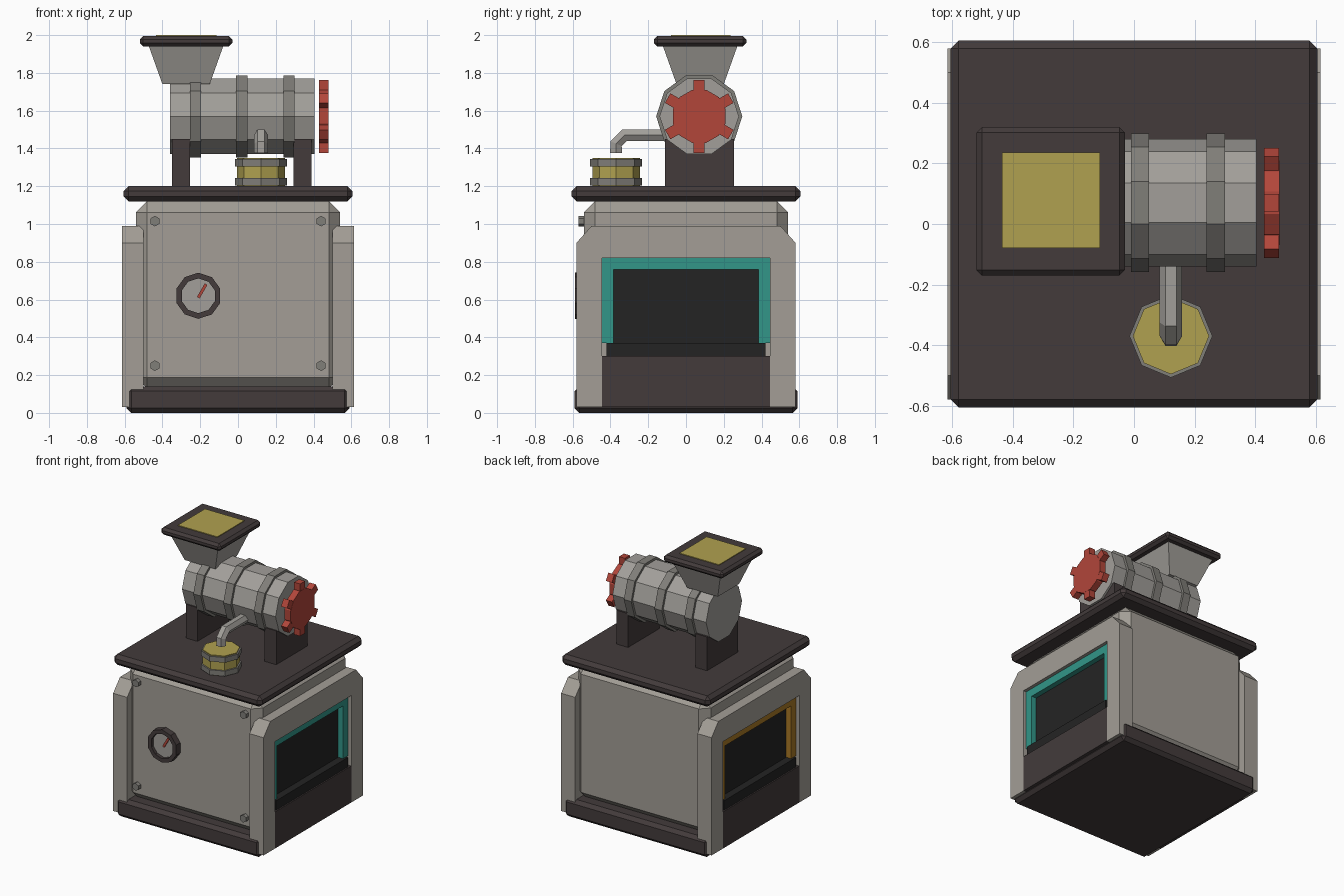
import bpy, bmesh
from math import pi, cos, sin
from mathutils import Vector, Matrix

if "Cube" in bpy.data.objects:
    bpy.data.objects.remove(bpy.data.objects["Cube"])


def material(name, r, g, b):
    lin = [((c / 255 + 0.055) / 1.055) ** 2.4 for c in (r, g, b)] + [1]
    m = bpy.data.materials.new(name)
    m.use_nodes = True
    m.diffuse_color = lin
    m.node_tree.nodes["Principled BSDF"].inputs["Base Color"].default_value = lin
    return m


body_grey = material("body grey", 163, 158, 150)
metal = material("metal grey", 162, 159, 154)
band_grey = material("band grey", 128, 126, 121)
dark = material("dark brown", 67, 59, 59)
black = material("black", 36, 36, 36)
gold = material("gold", 176, 161, 80)
red = material("red", 178, 70, 58)
teal = material("teal", 50, 150, 137)
amber = material("amber", 168, 120, 38)


def finish(name, bm, mat):
    bmesh.ops.recalc_face_normals(bm, faces=bm.faces)
    me = bpy.data.meshes.new(name)
    bm.to_mesh(me)
    bm.free()
    me.materials.append(mat)
    ob = bpy.data.objects.new(name, me)
    bpy.context.collection.objects.link(ob)
    return ob


def box(name, mat, x, y, z, bevel=0.0):
    """Box between (low, high) pairs, optionally chamfered."""
    bm = bmesh.new()
    bmesh.ops.create_cube(bm, size=1)
    for v in bm.verts:
        v.co = [r[0] + (c + 0.5) * (r[1] - r[0]) for c, r in zip(v.co, (x, y, z))]
    if bevel:
        bmesh.ops.bevel(bm, geom=bm.edges[:], offset=bevel, segments=1,
                        profile=0.5, affect='EDGES')
    return finish(name, bm, mat)


def prism(name, mat, axis, centre, radius, lo, hi, sides, turn=0.0, inner=0.0):
    """Regular prism along an axis; a positive inner radius makes it a ring."""
    bm = bmesh.new()

    def loop(r, h):
        pts = []
        for i in range(sides):
            a = turn + 2 * pi * i / sides
            u, w = centre[0] + r * cos(a), centre[1] + r * sin(a)
            pts.append(bm.verts.new({'x': (h, u, w), 'y': (u, h, w), 'z': (u, w, h)}[axis]))
        return pts

    loops = [loop(radius, lo), loop(radius, hi)]
    if inner:
        loops += [loop(inner, hi), loop(inner, lo)]
        loops.append(loops[0])
    else:
        bm.faces.new(loops[0])
        bm.faces.new(loops[1])
    for a, b in zip(loops, loops[1:]):
        for i in range(sides):
            j = (i + 1) % sides
            bm.faces.new((a[i], a[j], b[j], b[i]))
    return finish(name, bm, mat)


def side_plate(name, mat, half_profile, x0, x1):
    """Extrude a y-z outline, mirrored across y, between two x positions."""
    pts = half_profile + [(-y, z) for y, z in reversed(half_profile)]
    bm = bmesh.new()
    face = bm.faces.new([bm.verts.new((x0, y, z)) for y, z in pts])
    new = bmesh.ops.extrude_face_region(bm, geom=[face])["geom"]
    bmesh.ops.translate(bm, vec=(x1 - x0, 0, 0),
                        verts=[v for v in new if isinstance(v, bmesh.types.BMVert)])
    return finish(name, bm, mat)


# Cabinet: base, body and worktop
box("base", dark, (-.59, .59), (-.59, .59), (0, .14), .025)
box("cabinet_body", body_grey, (-.54, .54), (-.54, .54), (.13, 1.12), .058)
box("worktop", dark, (-.605, .605), (-.605, .605), (1.12, 1.2), .025)

# Side walls, each with a framed window
for s, side, frame in ((1, "left", teal), (-1, "right", amber)):
    side_plate(side + "_wall", body_grey,
               [(.445, .82), (.445, .03), (.58, .03), (.58, .9), (.5, .99)],
               s * .5, s * .615)
    side_plate(side + "_window_frame", frame,
               [(.385, .76), (.385, .37), (.445, .37), (.445, .82)],
               s * .53, s * .59)

    def span(a, b):
        return tuple(sorted((s * a, s * b)))
    box(side + "_window_pane", black, span(.53, .55), (-.39, .39), (.34, .77))
    box(side + "_window_ledge", black, span(.53, .605), (-.42, .42), (.3, .37))
    box(side + "_lower_panel", dark, span(.53, .615), (-.445, .445), (.03, .3))

# Front bolts and gauge
for x in (-.44, .44):
    for z in (.25, 1.015):
        prism("front_bolt", band_grey, 'y', (x, z), .028, -.57, -.53, 6, pi / 6)
gauge = (-.21, .62)
prism("gauge_rim", dark, 'y', gauge, .122, -.588, -.53, 10, pi / 10, inner=.092)
prism("gauge_dial", metal, 'y', gauge, .1, -.565, -.53, 10, pi / 10)
needle = box("gauge_needle", red, (-.008, .008), (-.004, .004), (-.005, .078))
needle.matrix_world = Matrix.Translation((-.208, -.569, .614)) @ Matrix.Rotation(pi / 6, 4, 'Y')

# Drum lying across the worktop
axis = (.07, 1.57)
prism("drum", metal, 'x', axis, .21, -.36, .405, 10)
for x in (-.225, .02, .27):
    prism("drum_band", band_grey, 'x', axis, .228, x - .03, x + .03, 10)
for name, x in (("right_leg", -.35), ("left_leg", .295)):
    box(name, dark, (x, x + .095), (-.11, .255), (1.19, 1.45))

# Toothed hand wheel
prism("wheel_disc", red, 'x', axis, .145, .43, .48, 12, pi / 12)
for i in range(6):
    tooth = box("wheel_tooth", red, (.43, .479), (-.029, .029), (.1, .193))
    tooth.matrix_world = (Matrix.Translation((0, *axis))
                          @ Matrix.Rotation(i * pi / 3, 4, 'X'))

# Hopper: tapered funnel, rim and filling
funnel = box("hopper_funnel", metal, (-.475, -.075), (-.125, .275), (1.74, 1.95))
for v in funnel.data.vertices:
    if v.co.z < 1.8:
        v.co.x = -.275 + (v.co.x + .275) * .625
        v.co.y = .075 + (v.co.y - .075) * .625
box("hopper_rim", dark, (-.52, -.03), (-.17, .32), (1.94, 1.995), .018)
box("hopper_filling", gold, (-.435, -.113), (-.08, .236), (1.992, 2.0))

# Collecting pot
pot = (.122, -.37)
prism("pot", gold, 'z', pot, .126, 1.2, 1.35, 8)
for z in (1.205, 1.305):
    prism("pot_band", band_grey, 'z', pot, .137, z, z + .038, 8)

# Spout pipe from the drum down to the pot
curve = bpy.data.curves.new("spout", 'CURVE')
curve.dimensions = '3D'
curve.bevel_depth = .037
curve.bevel_resolution = 1
curve.use_fill_caps = True
path = [(0, 1.47), (-.325, 1.47), (-.37, 1.425), (-.37, 1.375)]
spline = curve.splines.new('POLY')
spline.points.add(len(path) - 1)
for p, (y, z) in zip(spline.points, path):
    p.co = (pot[0], y, z, 1)
spline.use_smooth = False
curve.materials.append(metal)
bpy.context.collection.objects.link(bpy.data.objects.new("spout", curve))
